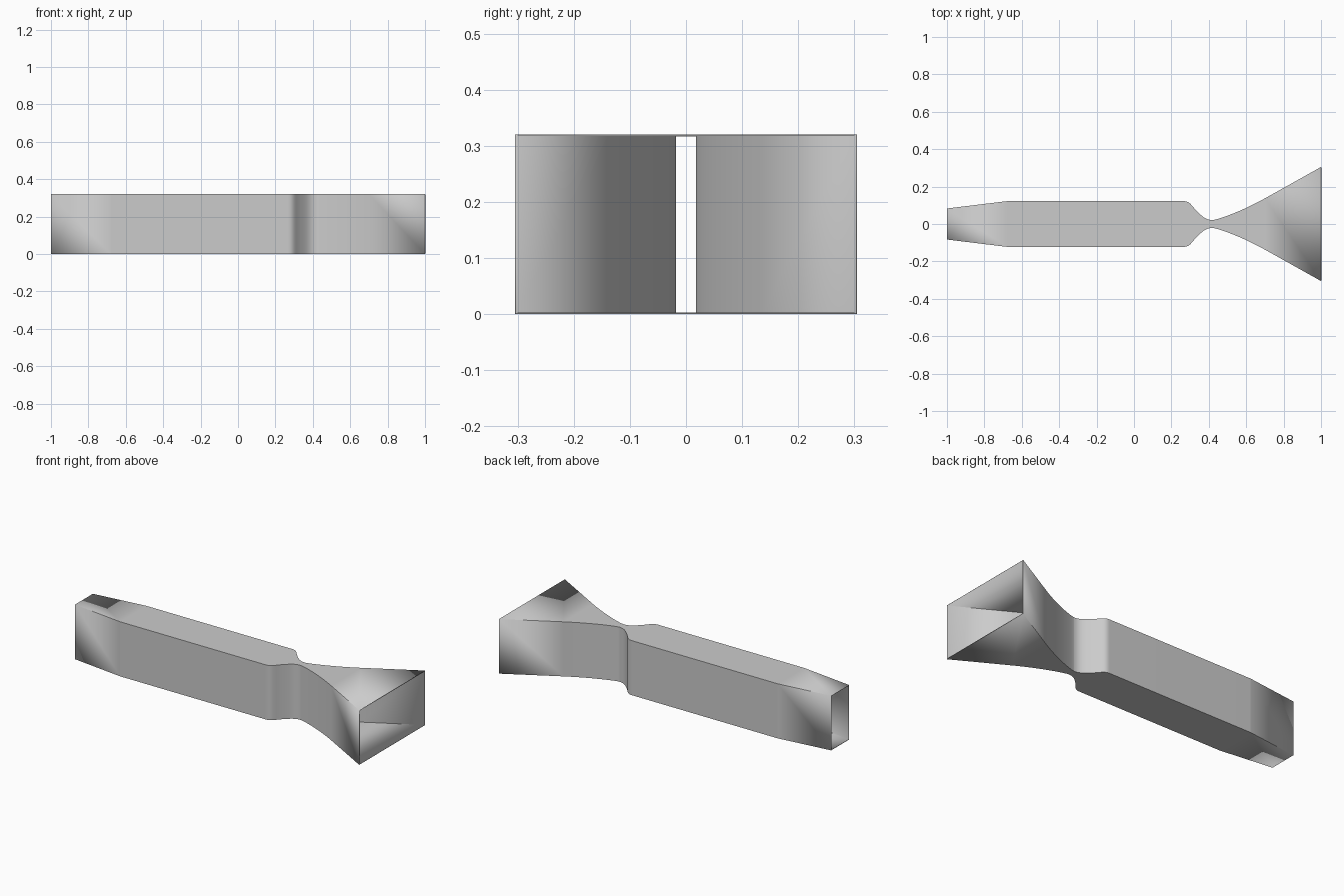
import bpy
import bmesh
from mathutils import Vector, geometry

cube = bpy.data.objects.get("Cube")
if cube:
    bpy.data.objects.remove(cube, do_unlink=True)

HEIGHT = 0.32
WALL = 0.003

metal = bpy.data.materials.new("plain_grey")
metal.use_nodes = True
grey = (0.6, 0.6, 0.6, 1)
metal.diffuse_color = grey
metal.node_tree.nodes["Principled BSDF"].inputs["Base Color"].default_value = grey


def curve(start, handle_a, handle_b, end, count=20):
    pts = [Vector((*p, 0)) for p in (start, handle_a, handle_b, end)]
    return [(p.x, p.y) for p in geometry.interpolate_bezier(*pts, count)]


# Half-width along the duct: tapered inlet, straight chamber, throat, flared outlet
profile = [(-1, 0.083), (-0.68, 0.122)]
profile += curve((0.265, 0.122), (0.30, 0.122), (0.305, 0.10), (0.335, 0.07))
profile += curve((0.335, 0.07), (0.365, 0.04), (0.385, 0.021), (0.42, 0.021))[1:]
profile += curve((0.42, 0.021), (0.45, 0.024), (0.57, 0.065), (0.70, 0.137), 28)[1:]
profile += [(1, 0.305)]

# Open rectangular tube through all stations
bm = bmesh.new()
rings = [[bm.verts.new((x, s * w, z)) for s, z in
          ((-1, 0), (1, 0), (1, HEIGHT), (-1, HEIGHT))] for x, w in profile]
for a, b in zip(rings, rings[1:]):
    for i in range(4):
        j = (i + 1) % 4
        bm.faces.new((a[i], a[j], b[j], b[i]))
bmesh.ops.recalc_face_normals(bm, faces=bm.faces)
mesh = bpy.data.meshes.new("nozzle_duct")
bm.to_mesh(mesh)
bm.free()
mesh.materials.append(metal)
duct = bpy.data.objects.new("nozzle_duct", mesh)
bpy.context.collection.objects.link(duct)

# Smooth the curved walls, keep corners and the inlet crease sharp
bpy.ops.object.select_all(action="DESELECT")
duct.select_set(True)
bpy.context.view_layer.objects.active = duct
bpy.ops.object.shade_smooth_by_angle(angle=0.1)

# Thin sheet walls
sheet = duct.modifiers.new("sheet_wall", "SOLIDIFY")
sheet.thickness = WALL
sheet.offset = -1
sheet.use_even_offset = True
